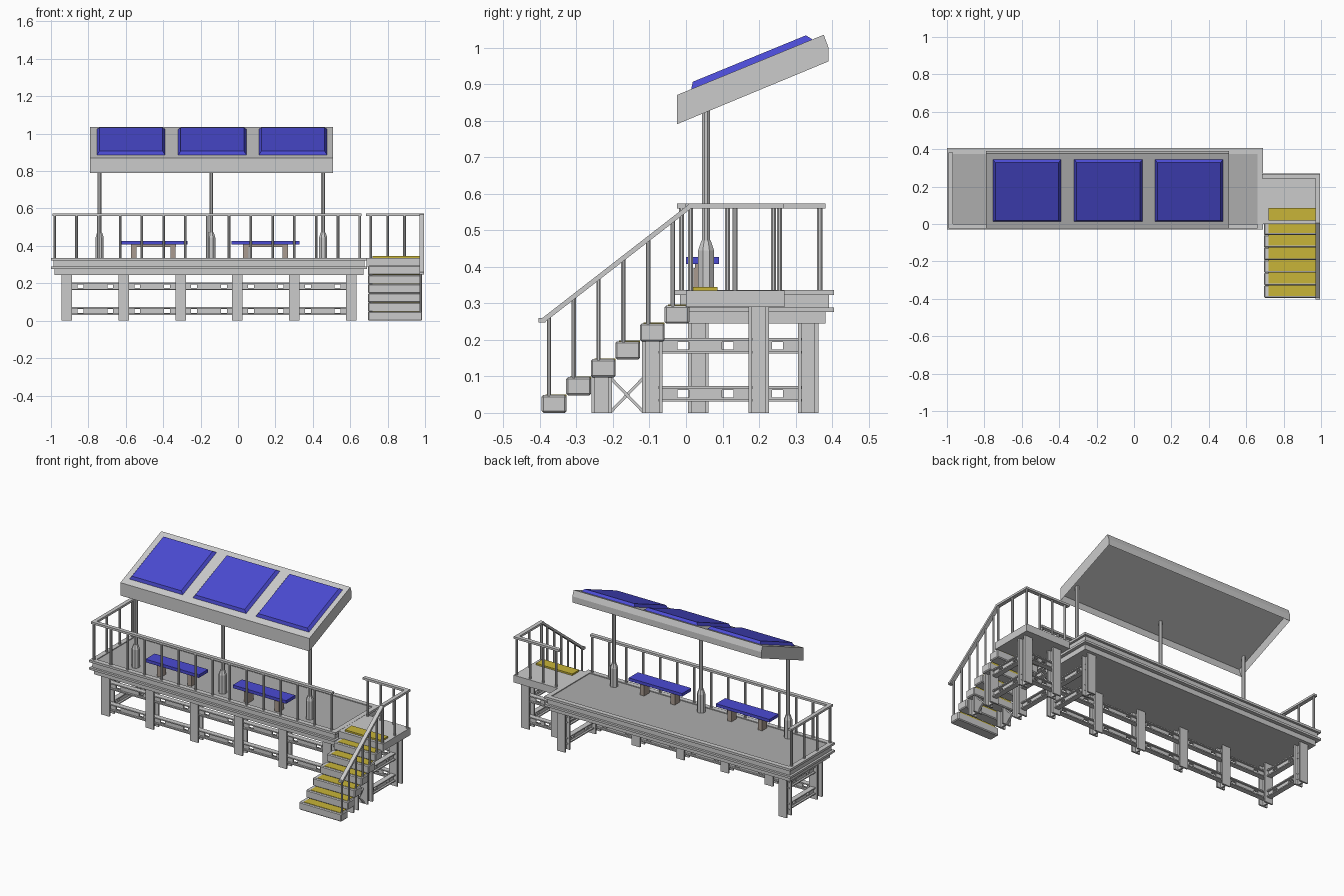
import bpy, bmesh, math
from mathutils import Vector, Matrix

if "Cube" in bpy.data.objects:
    bpy.data.objects.remove(bpy.data.objects["Cube"])


def material(name, rgb):
    m = bpy.data.materials.new(name)
    m.diffuse_color = (*rgb, 1)
    m.use_nodes = True
    m.node_tree.nodes["Principled BSDF"].inputs["Base Color"].default_value = m.diffuse_color
    return m


BLUE = material("blue", (0.07, 0.07, 0.65))
YELLOW = material("yellow", (0.58, 0.46, 0.04))
TAN = material("tan", (0.40, 0.33, 0.28))
LIGHT = material("light_grey", (0.42, 0.42, 0.42))


class Part:
    """Collects primitives into one named object."""

    def __init__(self, name, mat=None):
        self.name, self.mat, self.bm = name, mat, bmesh.new()

    def box(self, x0, x1, y0, y1, z0, z1, M=Matrix()):
        c = Vector(((x0 + x1) / 2, (y0 + y1) / 2, (z0 + z1) / 2))
        S = Matrix.Diagonal((x1 - x0, y1 - y0, z1 - z0, 1))
        return bmesh.ops.create_cube(self.bm, size=1, matrix=M @ Matrix.Translation(c) @ S)["verts"]

    def bar(self, a, b, w, h):
        # rectangular bar between two points
        a, b = Vector(a), Vector(b)
        d = b - a
        y = d.normalized()
        x = y.cross(Vector((0, 0, 1))).normalized()
        z = x.cross(y)
        M = Matrix((x, y, z)).transposed().to_4x4()
        M.translation = (a + b) / 2
        self.box(-w / 2, w / 2, -d.length / 2, d.length / 2, -h / 2, h / 2, M)

    def pole(self, x, y, z0, z1, r0, r1=None, n=8):
        bmesh.ops.create_cone(self.bm, cap_ends=True, segments=n, radius1=r0,
                              radius2=r0 if r1 is None else r1, depth=z1 - z0,
                              matrix=Matrix.Translation((x, y, (z0 + z1) / 2)) @ Matrix.Rotation(math.pi / n, 4, 'Z'))

    def done(self):
        me = bpy.data.meshes.new(self.name)
        bmesh.ops.recalc_face_normals(self.bm, faces=self.bm.faces)
        self.bm.to_mesh(me)
        self.bm.free()
        if self.mat:
            me.materials.append(self.mat)
        ob = bpy.data.objects.new(self.name, me)
        bpy.context.collection.objects.link(ob)
        return ob


def i_beam(p, x, y, z1, h=0.028, t=0.01):
    # upright I-beam leg
    p.box(x - h, x + h, y - h, y - h + t, 0, z1)
    p.box(x - h, x + h, y + h - t, y + h, 0, z1)
    p.box(x - t / 2, x + t / 2, y - h + t, y + h - t, 0, z1)


def brace(p, axis, a, b, c, z0):
    # channel brace with two square holes, running along axis from a to b
    def put(u0, u1, v0, v1, z0, z1):
        if axis == 'x':
            p.box(u0, u1, c + v0, c + v1, z0, z1)
        else:
            p.box(c + v0, c + v1, u0, u1, z0, z1)
    z1, t, d = z0 + 0.042, 0.004, 0.016
    put(a, b, -d, d, z0, z0 + 0.007)
    put(a, b, -d, d, z1 - 0.007, z1)
    put(a, b, -t, t, z0 + 0.007, z0 + 0.011)
    put(a, b, -t, t, z1 - 0.011, z1 - 0.007)
    for u0, u1 in ((a, a + 0.052), (a + 0.083, b - 0.083), (b - 0.052, b)):
        put(u0, u1, -t, t, z0 + 0.011, z1 - 0.011)


# platform: floor, channel edge and lower beam
p = Part("platform_floor", LIGHT)
p.box(-0.972, 0.66, 0, 0.377, 0.29, 0.331)
p.done()
p = Part("platform_edge")
for z0, z1, i, w in ((0.322, 0.336, 0, 0.03), (0.289, 0.322, 0.014, 0.016), (0.276, 0.289, 0, 0.03)):
    x0, x1, y0, y1 = -1 + i, 0.69 - i, -0.03 + i, 0.405 - i
    p.box(x0, x1, y0, y0 + w, z0, z1)
    p.box(x0, x1, y1 - w, y1, z0, z1)
    p.box(x0, x0 + w, y0 + w, y1 - w, z0, z1)
    p.box(x1 - w, x1, y0 + w, y1 - w, z0, z1)
p.done()
p = Part("platform_beam")
p.box(-0.98, 0.67, -0.01, 0.382, 0.245, 0.29)
p.done()

# platform legs: six along the front, two at the back
legs = [-0.915 + 0.304 * i for i in range(6)]
p = Part("platform_legs")
q = Part("platform_braces")
for x in legs:
    i_beam(p, x, 0.034, 0.246)
for x in (legs[0], legs[-1]):
    i_beam(p, x, 0.334, 0.246)
for z in (0.031, 0.163):
    for a, b in zip(legs, legs[1:]):
        brace(q, 'x', a + 0.005, b - 0.005, 0.034, z)
    for x in (legs[0], legs[-1]):
        brace(q, 'y', 0.05, 0.318, x, z)
p.done()
q.done()

# landing and steps
p = Part("landing")
p.box(0.688, 0.995, 0.0, 0.27, 0.29, 0.335)
p.done()
p = Part("steps")
q = Part("step_treads", YELLOW)
for i in range(7):
    y, z = -0.395 + 0.0672 * i, 0.049 * (i + 1)
    if i < 6:
        p.box(0.695, 0.985, y, y + 0.068, z - 0.05 if i else 0, z)
    q.box(0.72, 0.97, y + 0.01, y + (0.068 if i < 6 else 0.078), z - 0.01, z + 0.002)
ob = p.done()
bev = ob.modifiers.new("soft_edges", 'BEVEL')
bev.width, bev.segments = 0.005, 1
q.done()

# stair legs, braces and cross braces
p = Part("stair_legs")
q = Part("stair_braces")
for x in (0.74, 0.945):
    i_beam(p, x, 0.199, 0.292)
    i_beam(p, x, -0.092, 0.198)
    i_beam(p, x, -0.231, 0.1)
    for z in (0.031, 0.163):
        brace(q, 'y', -0.075, 0.182, x, z)
    q.bar((x - 0.004, -0.205, 0.004), (x - 0.004, -0.118, 0.094), 0.008, 0.008)
    q.bar((x + 0.004, -0.205, 0.094), (x + 0.004, -0.118, 0.004), 0.008, 0.008)
for z in (0.031, 0.163):
    brace(q, 'x', 0.745, 0.94, 0.199, z)
p.done()
q.done()

# platform railing: front and left end
p = Part("platform_railing")
for i in range(15):
    p.pole(-0.98 + 0.1165 * i, -0.012, 0.33, 0.564, 0.0075)
for i in range(1, 4):
    p.pole(-0.98, -0.012 + 0.126 * i, 0.33, 0.564, 0.0075)
p.box(-0.992, 0.66, -0.024, 0.0, 0.56, 0.573)
p.box(-0.992, -0.968, 0.0, 0.382, 0.56, 0.573)
p.done()

# stair railing: landing back, right side and slope
p = Part("stair_railing")
for x in (0.71, 0.80, 0.89):
    p.pole(x, 0.256, 0.33, 0.564, 0.0075)
for y in (0.256, 0.134, 0.012):
    p.pole(0.983, y, 0.33, 0.564, 0.0075)
for i in range(6):
    y = -0.375 + 0.0678 * i
    p.pole(0.977, y, 0.049 * (i + 1) - 0.005, 0.565 + (y - 0.008) * 0.775, 0.0065)
p.box(0.685, 0.995, 0.244, 0.268, 0.56, 0.573)
p.box(0.971, 0.995, 0.005, 0.244, 0.56, 0.573)
p.bar((0.983, 0.012, 0.566), (0.983, -0.39, 0.254), 0.024, 0.013)
p.box(0.971, 0.995, -0.404, -0.384, 0.247, 0.26)
p.done()

# roof columns with thick bases
p = Part("roof_columns")
for x in (-0.74, -0.143, 0.455):
    p.pole(x, 0.055, 0.33, 0.445, 0.0235)
    p.pole(x, 0.055, 0.445, 0.472, 0.0235, 0.014)
    p.pole(x, 0.055, 0.472, 0.875, 0.0115)
p.done()

# sloped roof from a side profile, hollow underneath
p = Part("roof")
prof = ((-0.025, 0.79), (-0.025, 0.87), (0.377, 1.035), (0.39, 1.0), (0.39, 0.962))
base = p.bm.faces.new([p.bm.verts.new((-0.79, y, z)) for y, z in prof])
ext = bmesh.ops.extrude_face_region(p.bm, geom=[base])["geom"]
bmesh.ops.translate(p.bm, vec=(1.297, 0, 0), verts=[v for v in ext if isinstance(v, bmesh.types.BMVert)])
bmesh.ops.recalc_face_normals(p.bm, faces=p.bm.faces)
under = min(p.bm.faces, key=lambda f: f.normal.z)
bmesh.ops.inset_region(p.bm, faces=[under], thickness=0.025)
up = -under.normal * 0.035
bmesh.ops.translate(p.bm, vec=up, verts=under.verts)
p.done()

# solar panels: bevelled slabs lying on the slope
slope = math.atan2(0.165, 0.402)
p = Part("solar_panels", BLUE)
for x in (-0.572, -0.137, 0.294):
    M = Matrix.Translation((x, 0.18, 0.87 + 0.205 * 0.165 / 0.402)) @ Matrix.Rotation(slope, 4, 'X')
    vs = p.box(-0.186, 0.186, -0.182, 0.182, -0.004, 0.017, M)
    for v in vs:
        c = M.inverted() @ v.co
        if c.z > 0:
            v.co = M @ Vector((c.x * 0.91, c.y * 0.92, c.z))
p.done()

# benches
p = Part("bench_seats", BLUE)
q = Part("bench_frames", TAN)
for x in (-0.452, 0.147):
    p.box(x - 0.183, x + 0.183, 0.0, 0.09, 0.408, 0.427)
    q.box(x - 0.12, x + 0.12, 0.025, 0.065, 0.394, 0.409)
    for s in (-1, 1):
        q.box(x + s * 0.105 - 0.014, x + s * 0.105 + 0.014, 0.02, 0.07, 0.33, 0.396)
p.done()
q.done()
